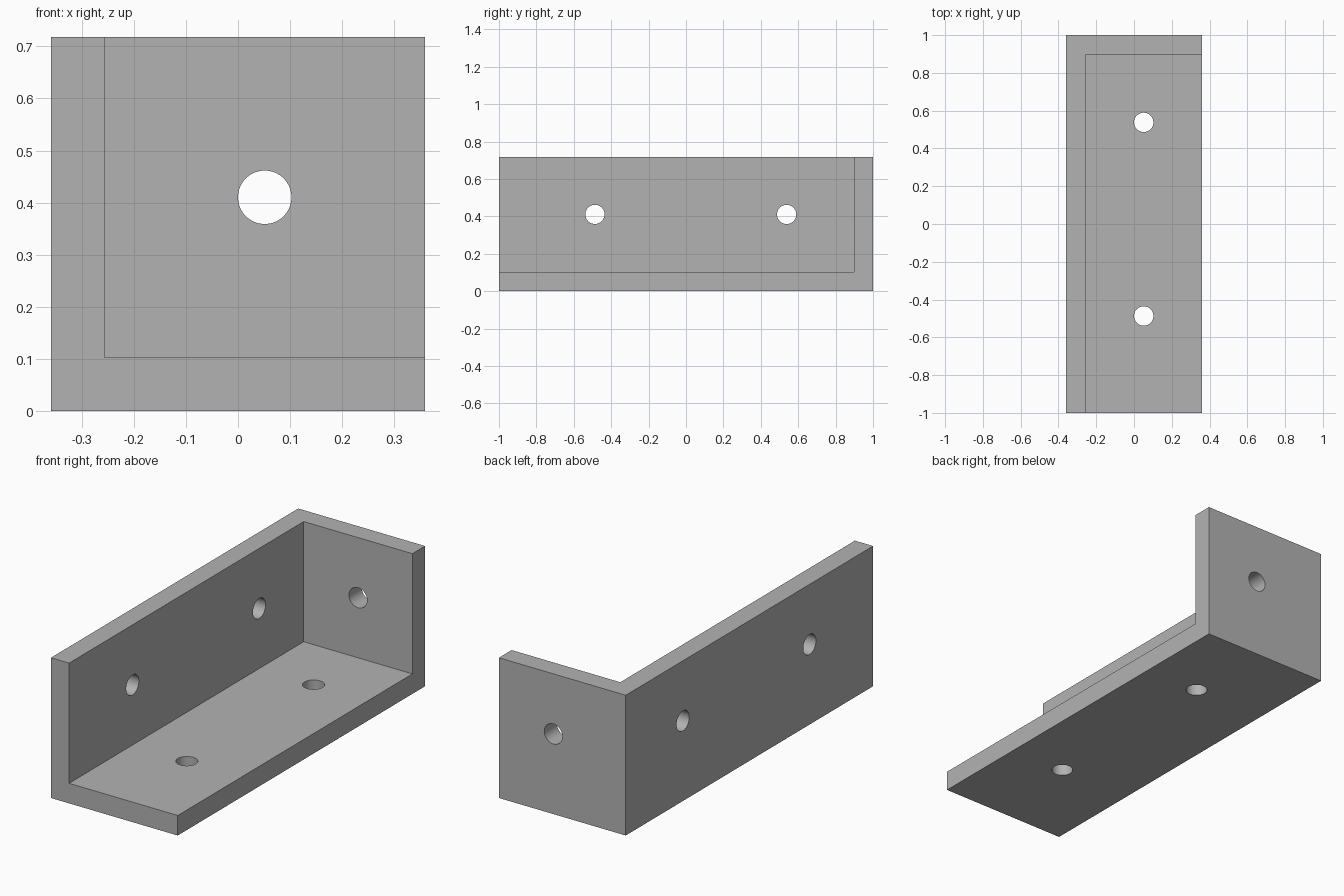
import bpy, math
from mathutils import Vector

if "Cube" in bpy.data.objects:
    bpy.data.objects.remove(bpy.data.objects["Cube"])

W, L, H = 0.718, 2.0, 0.718     # overall size
T = 0.1026                      # wall thickness
R = T / 2                       # hole radius
MID_X, MID_Z = T / 2, (H + T) / 2

steel = bpy.data.materials.new("light grey metal")
steel.diffuse_color = (0.45, 0.45, 0.45, 1)
steel.use_nodes = True
steel.node_tree.nodes["Principled BSDF"].inputs["Base Color"].default_value = steel.diffuse_color


def box(name, lo, hi):
    lo, hi = Vector(lo), Vector(hi)
    bpy.ops.mesh.primitive_cube_add(size=1, location=(lo + hi) / 2)
    ob = bpy.context.object
    ob.name = name
    ob.scale = hi - lo
    bpy.ops.object.transform_apply(location=True, rotation=True, scale=True)
    return ob


def drill(name, loc, rot):
    bpy.ops.mesh.primitive_cylinder_add(vertices=64, radius=R, depth=3 * T,
                                        location=loc, rotation=rot)
    ob = bpy.context.object
    ob.name = name
    return ob


# Solid block that becomes the three-walled corner bracket
bracket = box("corner_bracket", (-W / 2, -L / 2, 0), (W / 2, L / 2, H))

# Hollow leaving the floor, the left wall and the back wall
cutters = [box("hollow_cutter", (-W / 2 + T, -L / 2 - 1, T),
               (W / 2 + 1, L / 2 - T, H + 1))]

# Screw holes: two in the floor, two in the side wall, one in the back wall
for y in (-0.487, 0.538):
    cutters.append(drill("floor_hole_cutter", (MID_X, y, T / 2), (0, 0, 0)))
    cutters.append(drill("side_hole_cutter", (-W / 2 + T / 2, y, MID_Z),
                         (0, math.pi / 2, 0)))
cutters.append(drill("back_hole_cutter", (MID_X, L / 2 - T / 2, MID_Z),
                     (math.pi / 2, 0, 0)))

# Apply the cuts, then discard the cutters
bpy.ops.object.select_all(action='DESELECT')
bpy.context.view_layer.objects.active = bracket
bracket.select_set(True)
for c in cutters:
    mod = bracket.modifiers.new("cut", 'BOOLEAN')
    mod.operation, mod.solver, mod.object = 'DIFFERENCE', 'EXACT', c
    bpy.ops.object.modifier_apply(modifier=mod.name)
    bpy.data.objects.remove(c, do_unlink=True)

bracket.data.materials.clear()
bracket.data.materials.append(steel)
bpy.ops.object.shade_smooth_by_angle(angle=math.radians(30))
